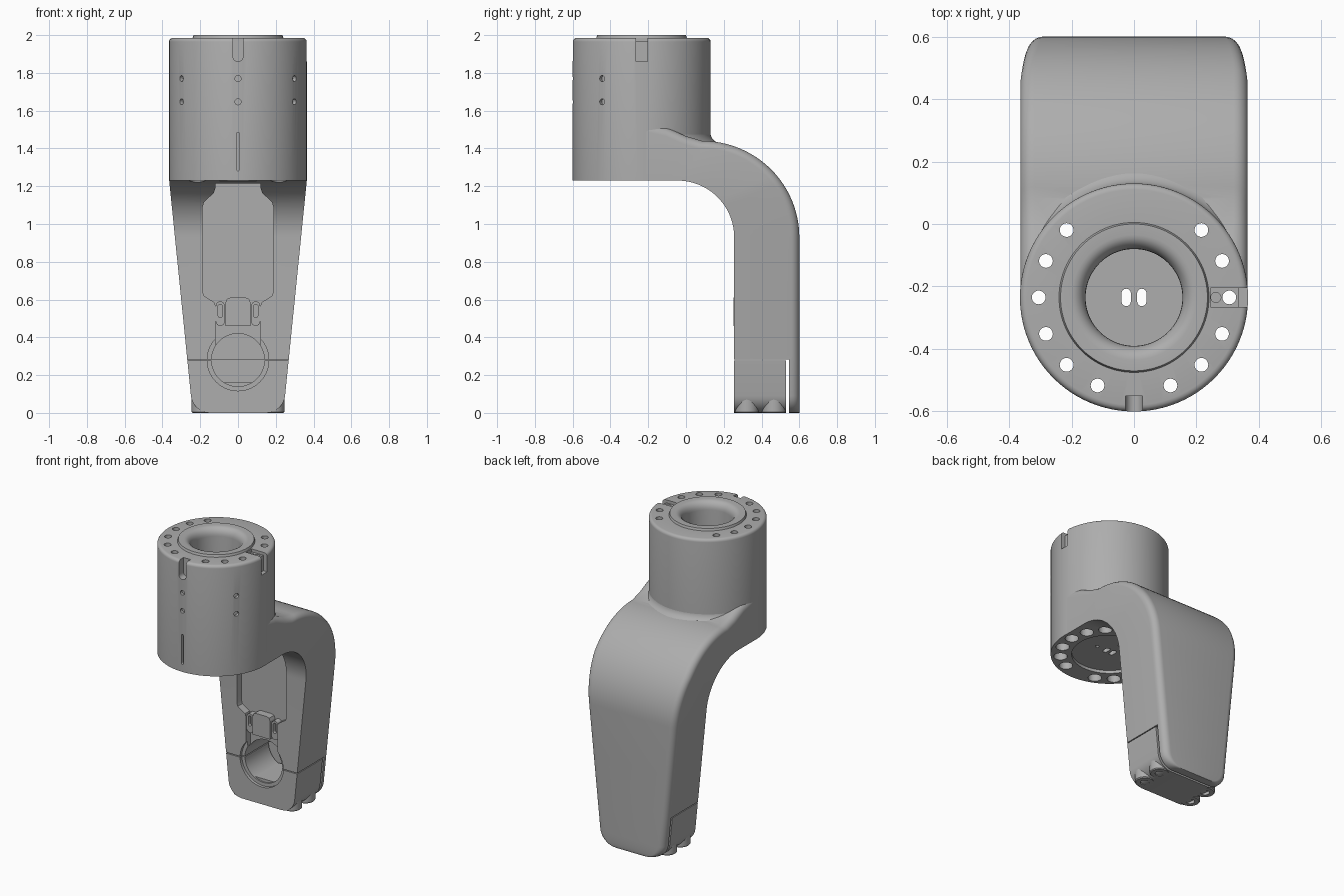
import bpy, bmesh, math
from mathutils import Vector, Matrix

if "Cube" in bpy.data.objects:
    bpy.data.objects.remove(bpy.data.objects["Cube"])

grey = bpy.data.materials.new("satin grey")
GREY = (0.42, 0.42, 0.42, 1)
grey.use_nodes = True
grey.diffuse_color = GREY
grey.node_tree.nodes["Principled BSDF"].inputs["Base Color"].default_value = GREY

CY = -0.235          # hub axis position in y
HUB_R = 0.365


def make(name, bm):
    bmesh.ops.recalc_face_normals(bm, faces=bm.faces)
    me = bpy.data.meshes.new(name)
    bm.to_mesh(me)
    bm.free()
    ob = bpy.data.objects.new(name, me)
    bpy.context.collection.objects.link(ob)
    me.materials.append(grey)
    return ob


def add_cyl(bm, p0, p1, r, seg=24):
    p0, p1 = Vector(p0), Vector(p1)
    d = p1 - p0
    mat = Matrix.Translation((p0 + p1) / 2) @ d.to_track_quat('Z', 'Y').to_matrix().to_4x4()
    bmesh.ops.create_cone(bm, cap_ends=True, segments=seg, radius1=r, radius2=r,
                          depth=d.length, matrix=mat)


def add_box(bm, lo, hi):
    lo, hi = Vector(lo), Vector(hi)
    s = hi - lo
    bmesh.ops.create_cube(bm, size=1, matrix=Matrix.Translation((lo + hi) / 2) @ Matrix.Diagonal((*s, 1)))


def add_prism(bm, pts, y0, y1):
    """Extrude an (x, z) outline along y."""
    f = bm.faces.new([bm.verts.new((x, y0, z)) for x, z in pts])
    ext = bmesh.ops.extrude_face_region(bm, geom=[f])
    bmesh.ops.translate(bm, vec=(0, y1 - y0, 0),
                        verts=[v for v in ext["geom"] if isinstance(v, bmesh.types.BMVert)])


def pill(cx, cz, hw, hh, n=8):
    """Upright slot outline with round ends."""
    pts = []
    for a0, s in ((0, 1), (math.pi, -1)):
        for i in range(n + 1):
            a = a0 + math.pi * i / n
            pts.append((cx + hw * math.cos(a), cz + s * (hh - hw) + hw * math.sin(a)))
    return pts


def revolve(pts, cx, cy, steps):
    bm = bmesh.new()
    vs = [bm.verts.new((cx + r, cy, z)) for r, z in pts]
    es = [bm.edges.new(p) for p in zip(vs, vs[1:])]
    bmesh.ops.spin(bm, geom=vs + es, cent=(cx, cy, 0), axis=(0, 0, 1),
                   angle=2 * math.pi, steps=steps, use_merge=True)
    bmesh.ops.remove_doubles(bm, verts=bm.verts, dist=1e-5)
    return bm


def cut(ob, build):
    """Subtract the shapes added by build(bm) from ob."""
    bm = bmesh.new()
    build(bm)
    tool = make("cutter", bm)
    tool.hide_render = True
    m = ob.modifiers.new("cut", 'BOOLEAN')
    m.operation, m.solver, m.object = 'DIFFERENCE', 'EXACT', tool
    bpy.context.view_layer.objects.active = ob
    bpy.ops.object.modifier_apply(modifier=m.name)
    bpy.data.objects.remove(tool)


def smooth(ob, deg=30):
    bpy.ops.object.select_all(action='DESELECT')
    ob.select_set(True)
    bpy.context.view_layer.objects.active = ob
    bpy.ops.object.shade_smooth_by_angle(angle=math.radians(deg))


# Hub: turned body with raised lip, blind bore and shallow recess underneath
lip = [(0.155 + 0.045 * (1 - math.sin(a)), 1.945 + 0.055 * math.cos(a))
       for a in (math.radians(15 * i) for i in range(7))]
edge = [(HUB_R - 0.02 + 0.02 * math.cos(a), 1.965 + 0.02 * math.sin(a))
        for a in (math.radians(22.5 * i) for i in range(5))]
hub = make("hub", revolve([(0, 1.25), (0.235, 1.25), (0.235, 1.23), (HUB_R, 1.23)] + edge +
                          [(0.24, 1.985), (0.235, 2.0)] + lip + [(0.155, 1.33), (0, 1.33)], 0, CY, 96))

bolt_angles = [math.radians(a) for a in (45, 22.5, 0, -22.5, -45, -67.5)]
bolts = [(s * 0.305 * math.cos(a), CY + 0.305 * math.sin(a)) for a in bolt_angles for s in (1, -1)]


def counterbores(bm):
    for x, y in bolts:
        add_cyl(bm, (x, y, 1.0), (x, y, 1.30), 0.042)


def radial_holes(bm):
    for deg in (-145, -90, -35):
        d = Vector((math.cos(math.radians(deg)), math.sin(math.radians(deg)), 0))
        for z in (1.77, 1.647):
            c = Vector((0, CY, z))
            add_cyl(bm, c + d * 0.345, c + d * 0.40, 0.016, 16)
    add_prism(bm, pill(0, 1.383, 0.008, 0.102), -0.65, -0.575)
    add_prism(bm, pill(0, 1.98, 0.027, 0.12), -0.65, -0.55)


def through_holes(bm):
    for x, y in bolts:
        add_cyl(bm, (x, y, 1.2), (x, y, 2.1), 0.022)


def floor_slots(bm):
    for s in (1, -1):
        n0 = len(bm.verts)
        add_prism(bm, pill(s * 0.025, 0, 0.015, 0.028), 0, 0.4)
        bm.verts.ensure_lookup_table()
        for v in bm.verts[n0:]:
            x, y, z = v.co
            v.co = (x, CY + z, 1.1 + y)
    for x, y in ((0.1, CY), (-0.1, CY), (0, CY + 0.1)):
        add_cyl(bm, (x, y, 1.1), (x, y, 1.27), 0.012, 12)


cut(hub, counterbores)
cut(hub, radial_holes)
cut(hub, through_holes)
cut(hub, floor_slots)
# Stepped keyway on the hub's left rim
cut(hub, lambda bm: add_box(bm, (0.245, CY - 0.03, 1.965), (0.45, CY + 0.03, 2.1)))
cut(hub, lambda bm: add_box(bm, (0.335, CY - 0.03, 1.86), (0.45, CY + 0.03, 2.1)))
cut(hub, lambda bm: add_cyl(bm, (0.262, CY, 1.94), (0.262, CY, 2.1), 0.016))
smooth(hub)


# Arm: lofted along a bend, tapering to rounded lower corners
def half_width(z):
    w = min(0.364, 0.24 + 0.101 * z)
    r = 0.09
    return w if z > r else w - r + math.sqrt(max(0, r * r - (r - z) ** 2))


stations = [((-0.235, 1.23), (-0.235, 1.54)), ((-0.16, 1.23), (-0.10, 1.51)), ((-0.09, 1.23), (0.0, 1.465))]
for i in range(25):
    a = math.pi / 2 * (1 - i / 24)
    c, s = math.cos(a), math.sin(a)
    stations.append(((-0.045 + 0.3 * c, 0.93 + 0.3 * s), (0.085 + 0.515 * c, 0.93 + 0.51 * s)))
stations += [((0.255, z), (0.6, z)) for z in (0.6, 0.3, 0.09, 0.07, 0.05, 0.033, 0.019, 0.009, 0.003, 0)]

bm = bmesh.new()
rings = []
RR = 0.045
for a, b in stations:
    a, b = Vector((0, *a)), Vector((0, *b))
    d = (b - a).normalized()
    L = (b - a).length
    side = [(0, 0)] + [(RR * (1 - math.cos(t)), L - RR + RR * math.sin(t))
                       for t in (math.radians(15 * k) for k in range(7))]
    half = []
    for inset, v in side:
        p = a + d * v
        half.append((half_width(p.z) - inset, p.y, p.z))
    rings.append([bm.verts.new(p) for p in half] +
                 [bm.verts.new((-x, y, z)) for x, y, z in reversed(half)])
for r0, r1 in zip(rings, rings[1:]):
    for k in range(len(r0)):
        j = (k + 1) % len(r0)
        bm.faces.new((r0[k], r0[j], r1[j], r1[k]))
bm.faces.new(rings[0])
bm.faces.new(rings[-1])
arm = make("arm", bm)

# Clear the hub space, then cut the pocket, clamp bore and split lines
cut(arm, lambda bm: add_cyl(bm, (0, CY, 1.229), (0, CY, 1.8), 0.36, 96))
cut(arm, lambda bm: add_cyl(bm, (0, CY, 1.1), (0, CY, 1.3), 0.235, 64))
cut(arm, counterbores)
right = [(0.12, 1.215), (0.12, 1.19), (0.128, 1.165), (0.18, 1.115), (0.187, 1.09),
         (0.187, 0.64), (0.18, 0.62), (0.125, 0.585), (0.12, 0.57), (0.12, 0.36)]
cut(arm, lambda bm: add_prism(bm, right + [(-x, z) for x, z in reversed(right)], -0.05, 0.305))
cut(arm, lambda bm: add_cyl(bm, (0, 0.2, 0.28), (0, 0.275, 0.28), 0.163, 64))
cut(arm, lambda bm: add_cyl(bm, (0, 0.2, 0.28), (0, 0.535, 0.28), 0.14, 64))
cut(arm, lambda bm: add_box(bm, (-0.5, 0.53, -0.1), (0.5, 0.545, 0.283)))
for s in (1, -1):
    cut(arm, lambda bm: add_box(bm, (s * 0.33 - 0.2, 0.2, 0.277), (s * 0.33 + 0.2, 0.535, 0.283)))
smooth(arm)

# Blend between hub wall and arm top
bm = bmesh.new()
F = 0.06
grid = []
for i in range(65):
    t = math.pi * i / 64
    row = []
    for k in range(9):
        a = math.pi / 2 * k / 8
        r = HUB_R - 0.002 + F * (1 - math.cos(a))
        z = 1.428 + F * (1 - math.sin(a))
        x = max(-0.34, min(0.34, r * math.cos(t)))
        row.append(bm.verts.new((x, CY + r * math.sin(t), z)))
    grid.append(row)
for r0, r1 in zip(grid, grid[1:]):
    for k in range(8):
        bm.faces.new((r0[k], r0[k + 1], r1[k + 1], r1[k]))
smooth(make("hub_blend", bm), 60)

# Latch tab in the neck, between two slotted side plates
bm = bmesh.new()
tab = [(0.066, 0.46), (0.066, 0.585), (0.058, 0.603), (0.04, 0.61)]
add_prism(bm, tab + [(-x, z) for x, z in reversed(tab)], 0.252, 0.31)
make("latch_tab", bm)
for s, side in ((1, "left"), (-1, "right")):
    bm = bmesh.new()
    add_prism(bm, pill(s * 0.094, 0.525, 0.024, 0.065), 0.262, 0.31)
    plate = make(side + "_latch_plate", bm)
    cut(plate, lambda bm: add_prism(bm, pill(s * 0.094, 0.54, 0.012, 0.035), 0.2, 0.285))
    smooth(plate)

# Seat pad in the bottom of the clamp bore
bm = bmesh.new()
arc = [(0.142 * math.sin(t), 0.28 - 0.142 * math.cos(t)) for t in (math.radians(-32 + 8 * i) for i in range(9))]
add_prism(bm, arc, 0.285, 0.53)
make("bore_pad", bm)

# Clamp screws with sockets
for s, side in ((1, "left"), (-1, "right")):
    for y, pos in ((0.322, "front"), (0.465, "back")):
        screw = make(f"{side}_{pos}_clamp_screw", revolve(
            [(0, 0.04), (0.028, 0.04), (0.028, 0), (0.056, 0), (0.062, 0.006), (0.062, 0.075), (0, 0.075)],
            s * 0.183, y, 32))
        smooth(screw)
